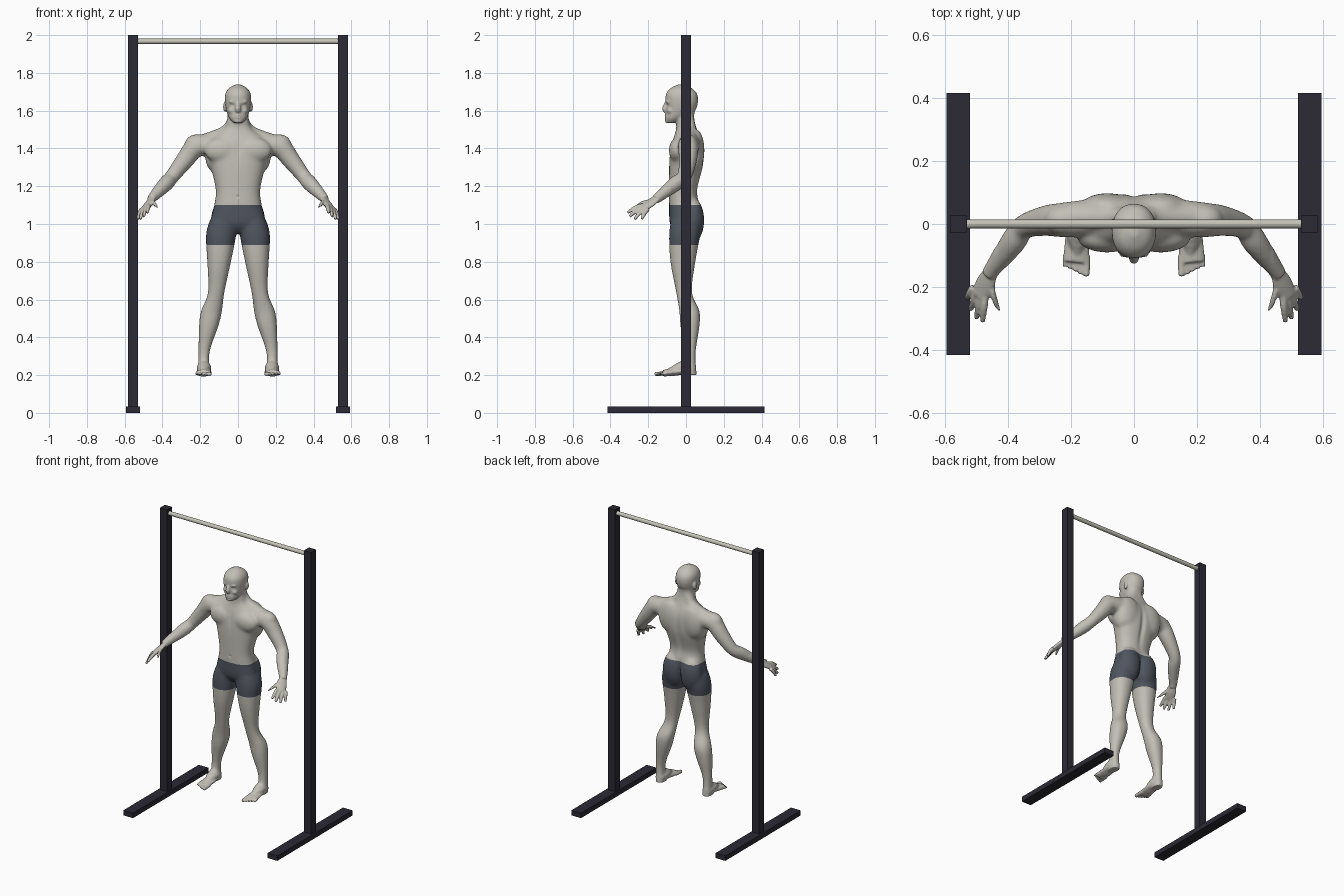
import bpy, bmesh, math
from mathutils import Vector, Matrix

default_cube = bpy.data.objects.get("Cube")
if default_cube:
    bpy.data.objects.remove(default_cube, do_unlink=True)


def material(name, red, green, blue):
    result = bpy.data.materials.new(name)
    result.use_nodes = True
    colour = (red, green, blue, 1)
    result.diffuse_color = colour
    result.node_tree.nodes["Principled BSDF"].inputs["Base Color"].default_value = colour
    return result


skin_colour = material("pale grey skin", .54, .52, .47)
shorts_colour = material("slate shorts", .08, .09, .115)
frame_colour = material("dark frame", .025, .023, .034)
bar_colour = material("pale steel bar", .56, .55, .48)


# ---- shape helpers ----
def refine(rows, steps=4):
    """Resample rows of numbers along a smooth Catmull-Rom curve."""
    result = []
    for index in range(len(rows) - 1):
        before, start = rows[max(index - 1, 0)], rows[index]
        end, after = rows[index + 1], rows[min(index + 2, len(rows) - 1)]
        for step in range(steps):
            t = step / steps
            result.append([b + t / 2 * (c - a + t * (2 * a - 5 * b + 4 * c - d + t * (3 * (b - c) + d - a)))
                           for a, b, c, d in zip(before, start, end, after)])
    return result + [list(rows[-1])]


def loft(bm, rings):
    """Close a row of point rings into a solid."""
    loops = [[bm.verts.new(point) for point in ring] for ring in rings]
    for lower, upper in zip(loops, loops[1:]):
        for index in range(len(lower)):
            bm.faces.new((lower[index - 1], lower[index], upper[index], upper[index - 1]))
    bm.faces.new(loops[0])
    bm.faces.new(loops[-1])


def outline(power=2, count=24):
    """Unit superellipse."""
    points = []
    for index in range(count):
        angle = math.tau * index / count
        c, s = math.cos(angle), math.sin(angle)
        points.append((math.copysign(abs(c) ** (2 / power), c), math.copysign(abs(s) ** (2 / power), s)))
    return points


def slab(bm, rows, power=2.2):
    """Level sections: height, half width, front, back and an optional sideways offset."""
    rings = []
    for height, width, front, back, *offset in refine(rows):
        middle, depth = (front + back) / 2, (back - front) / 2
        rings.append([(sum(offset) + u * width, middle + v * depth, height) for u, v in outline(power)])
    loft(bm, rings)


def tube(bm, rows, side=(1, 0, 0), flatness=1):
    """Sections along a path: position and radius, flattened across the side direction."""
    rows = refine(rows)
    path = [Vector(row[:3]) for row in rows]
    rings = []
    for index, point in enumerate(path):
        tangent = path[min(index + 1, len(path) - 1)] - path[max(index - 1, 0)]
        tangent.normalize()
        across = Vector(side)
        across = (across - tangent * across.dot(tangent)).normalized()
        normal = tangent.cross(across) * flatness
        radius = rows[index][3]
        rings.append([point + (across * u + normal * v) * radius for u, v in outline()])
    loft(bm, rings)


def ball(bm, centre, radii):
    place = Matrix.Translation(centre) @ Matrix.Diagonal((*radii, 1))
    bmesh.ops.create_uvsphere(bm, u_segments=24, v_segments=14, radius=1, matrix=place)


def finger(bm, base, tip, radius=.0115):
    knuckle = base.lerp(tip, .5) + Vector((0, 0, .008))
    tube(bm, [(*base, radius), (*knuckle, radius), (*tip, radius * .7)])


def smooth(bm, verts, repeats):
    for repeat in range(repeats):
        bmesh.ops.smooth_vert(bm, verts=verts, factor=.5,
                              use_axis_x=True, use_axis_y=True, use_axis_z=True)


def fleshy(point):
    """True on the trunk, limbs and nape; false on hands, feet and face."""
    nape = point.z < 1.64 and point.y > -.03 and abs(point.x) < .06
    return abs(point.x) < .44 and point.z > .25 and (point.z < 1.53 or nape)


# ---- left half of the figure ----
bm = bmesh.new()
# leg
slab(bm, [(1.02, .07, -.08, .08, .08), (.94, .08, -.09, .075, .09), (.8, .063, -.083, .05, .1),
          (.64, .044, -.053, .032, .115), (.54, .056, -.036, .072, .14), (.46, .052, -.03, .072, .155),
          (.32, .03, -.012, .052, .18), (.2, .03, -.03, .056, .18)])
# foot and toes
tube(bm, [(.18, .04, .225, .027), (.18, -.01, .24, .038), (.18, -.07, .22, .026), (.18, -.11, .21, .014)])
tube(bm, [(.18, .02, .225, .034), (.18, -.06, .217, .04), (.185, -.12, .21, .04)], flatness=.45)
for toe in range(5):
    x, size = .151 + toe / 58, .0125 - toe / 1500 - .003 * min(toe, 1)
    tube(bm, [(x, -.1, .21, size), (x, toe / 130 - .166, .205, size * .9)])
# glute, chest, shoulder blade, side and shoulder muscles
ball(bm, (.066, .035, 1.02), (.078, .062, .12))
ball(bm, (.085, -.045, 1.39), (.095, .046, .068))
ball(bm, (.085, .055, 1.39), (.085, .043, .11))
ball(bm, (.12, .02, 1.36), (.054, .065, .09))
ball(bm, (.22, .012, 1.42), (.064, .051, .056))
# neck to shoulder slope
tube(bm, [(.02, .01, 1.57, .03), (.06, .02, 1.49, .036), (.2, .02, 1.425, .045)])
# arm
tube(bm, [(.13, .02, 1.42, .06), (.22, .013, 1.41, .056), (.28, .01, 1.34, .049),
          (.35, -.01, 1.25, .039), (.385, -.06, 1.21, .041), (.46, -.16, 1.13, .024)], side=(0, 1, 0))
# palm, fingers and thumb
first_knuckle, last_knuckle = Vector((.47, -.22, 1.1)), Vector((.51, -.2, 1.08))
first_tip, last_tip = Vector((.48, -.31, 1.06)), Vector((.53, -.235, 1.025))
tube(bm, [(.45, -.15, 1.14, .025), (.47, -.19, 1.11, .034), (.49, -.23, 1.085, .03)],
     side=last_knuckle - first_knuckle, flatness=.45)
for digit in range(4):
    share = digit / 3
    base, tip = first_knuckle.lerp(last_knuckle, share), first_tip.lerp(last_tip, share)
    reach = (tip - base).normalized() * math.sin(math.pi * share)
    finger(bm, base, tip + reach * .02)
finger(bm, Vector((.46, -.18, 1.12)), Vector((.425, -.28, 1.085)))
# ear, brow and cheek
ball(bm, (.07, 0, 1.62), (.009, .017, .028))
ball(bm, (.026, -.095, 1.647), (.024, .012, .008))
ball(bm, (.03, -.08, 1.6), (.024, .022, .02))

# mirror to the right half
copies = bmesh.ops.duplicate(bm, geom=bm.verts[:] + bm.edges[:] + bm.faces[:])["geom"]
bmesh.ops.scale(bm, vec=(-1, 1, 1), verts=[item for item in copies if isinstance(item, bmesh.types.BMVert)])

# ---- centred parts ----
# torso and neck
slab(bm, [(.95, .04, -.05, .03), (1, .14, -.085, .06), (1.1, .126, -.09, .07), (1.18, .118, -.09, .06),
          (1.3, .145, -.09, .09), (1.38, .17, -.085, .095), (1.44, .16, -.072, .085),
          (1.5, .08, -.053, .06), (1.55, .058, -.052, .045), (1.62, .052, -.05, .045)], power=2.4)
# head
slab(bm, [(1.535, .024, -.103, -.055), (1.56, .046, -.109, -.01), (1.6, .062, -.105, .05),
          (1.65, .07, -.109, .064), (1.69, .067, -.105, .058), (1.72, .047, -.08, .03),
          (1.739, .012, -.04, -.01)])
# nose, lips and chin
tube(bm, [(0, -.1, 1.65, .008), (0, -.112, 1.612, .015), (0, -.1, 1.593, .013)])
for height in (1.575, 1.562):
    ball(bm, (0, -.102, height), (.02, .012, .006))
ball(bm, (0, -.098, 1.545), (.022, .014, .011))
bmesh.ops.recalc_face_normals(bm, faces=bm.faces[:])

# ---- fuse the parts into one skin ----
rough = bpy.data.meshes.new("rough_body")
bm.to_mesh(rough)
bm.free()
body = bpy.data.objects.new("figure_body", rough)
bpy.context.collection.objects.link(body)
fuse = body.modifiers.new("fuse", 'REMESH')
fuse.mode = 'VOXEL'
fuse.voxel_size = .0045
depsgraph = bpy.context.evaluated_depsgraph_get()
mesh = bpy.data.meshes.new_from_object(body.evaluated_get(depsgraph))
body.modifiers.clear()
body.data = mesh
bpy.data.meshes.remove(rough)

# soften the muscles more than the hands, feet and face
bm = bmesh.new()
bm.from_mesh(mesh)
smooth(bm, [vert for vert in bm.verts if fleshy(vert.co)], repeats=30)
smooth(bm, [vert for vert in bm.verts if vert.co.z > 1.52], repeats=2)
smooth(bm, bm.verts[:], repeats=3)

# hollows: sideways position, height, width, tallness, depth (negative on the back)
eye_socket = (.027, 1.628, .015, .009, .005)
breastbone = (0, 1.39, .014, .06, .004)
navel = (0, 1.145, .007, .007, .005)
spine = (0, 1.3, .018, .13, -.011)
glute_cleft = (0, 1.0, .011, .06, -.012)
for vert in bm.verts:
    for x, z, width, tallness, depth in (eye_socket, breastbone, navel, spine, glute_cleft):
        if vert.co.y * depth < 0:
            distance = math.hypot((abs(vert.co.x) - x) / width, (vert.co.z - z) / tallness)
            vert.co.y += depth * math.exp(-distance * distance)

# shorts, cut cleanly at hem and waist
hem, waist = .888, 1.1
for height in (hem, waist):
    bmesh.ops.bisect_plane(bm, geom=bm.verts[:] + bm.edges[:] + bm.faces[:],
                           plane_co=(0, 0, height), plane_no=(0, 0, 1))
mesh.materials.append(skin_colour)
mesh.materials.append(shorts_colour)
for face in bm.faces:
    centre = face.calc_center_median()
    face.material_index = int(hem < centre.z < waist and abs(centre.x) < .25)
    face.smooth = True
bm.to_mesh(mesh)
bm.free()


# ---- pull-up frame ----
def box(name, centre, size):
    bpy.ops.mesh.primitive_cube_add(size=1, location=centre)
    part = bpy.context.object
    part.name = name
    part.scale = size
    part.data.materials.append(frame_colour)


for label, side in (("left", 1), ("right", -1)):
    box(label + "_post", (side * .556, 0, 1.01), (.054, .054, 1.98))
    box(label + "_base", (side * .557, 0, .0175), (.074, .83, .035))

bpy.ops.mesh.primitive_cylinder_add(vertices=24, radius=.014, depth=1.07, location=(0, 0, 1.967),
                                    rotation=(0, math.pi / 2, 0))
crossbar = bpy.context.object
crossbar.name = "crossbar"
crossbar.data.materials.append(bar_colour)
bpy.ops.object.shade_smooth_by_angle()
